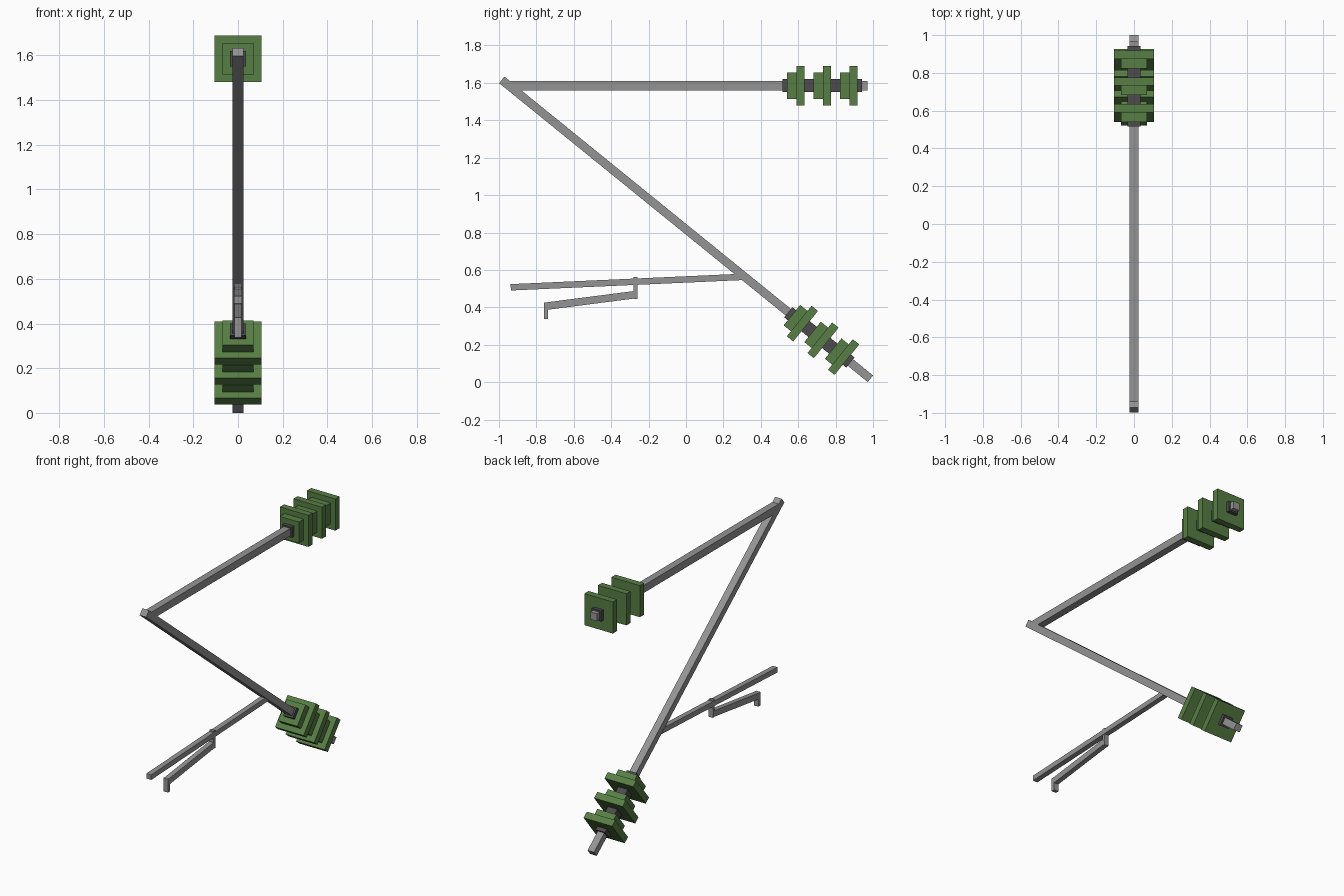
import bpy
import math
from mathutils import Vector, Matrix

if "Cube" in bpy.data.objects:
    bpy.data.objects.remove(bpy.data.objects["Cube"])


def make_material(name, color):
    m = bpy.data.materials.new(name)
    m.diffuse_color = (*color, 1)
    m.use_nodes = True
    m.node_tree.nodes["Principled BSDF"].inputs["Base Color"].default_value = m.diffuse_color
    return m


GREY = make_material("steel grey", (0.30, 0.295, 0.30))
DARK = make_material("dark grey", (0.075, 0.07, 0.075))
GREEN = make_material("olive green", (0.095, 0.21, 0.058))


def bar(name, start, end, width, thick, mat):
    """Square bar between two (y, z) points in the x = 0 plane."""
    a, b = Vector((0, *start)), Vector((0, *end))
    d = b - a
    bpy.ops.mesh.primitive_cube_add(size=1)
    ob = bpy.context.object
    ob.name = name
    ob.data.transform(Matrix.Diagonal((width, d.length, thick, 1)))
    ob.rotation_euler.x = math.atan2(d.z, d.y)
    ob.location = (a + b) / 2
    ob.data.materials.append(mat)
    return ob


def weight_stack(prefix, origin, direction):
    """Collar with three stepped square plates along a direction."""
    o, d = Vector(origin), Vector(direction).normalized()

    def piece(name, s, e, size, mat):
        bar(prefix + name, o + d * s, o + d * e, size, size, mat)

    piece("_collar", 0, 0.427, 0.07, DARK)
    for i in range(3):
        s = 0.025 + i * 0.142
        piece(f"_small_plate_{i + 1}", s, s + 0.052, 0.14, GREEN)
        piece(f"_large_plate_{i + 1}", s + 0.05, s + 0.094, 0.21, GREEN)


# Main folded frame
TOP, FOOT = Vector((-0.985, 1.616)), Vector((0.986, 0.018))
bar("diagonal_beam", TOP, FOOT, 0.048, 0.045, GREY)
bar("upper_arm", (-0.94, 1.585), (0.97, 1.585), 0.048, 0.05, GREY)

# Plate stacks
weight_stack("upper", (0.515, 1.585), (1, 0))
along = FOOT - TOP
weight_stack("lower", TOP + along * ((0.547 - TOP.x) / along.x), along)

# Handle, hanger and trigger lever
bar("handle", (-0.937, 0.507), (0.31, 0.563), 0.035, 0.034, GREY)
bar("hanger", (-0.27, 0.445), (-0.27, 0.563), 0.03, 0.02, GREY)
bar("lever", (-0.757, 0.405), (-0.262, 0.469), 0.033, 0.04, GREY)
bar("lever_tip", (-0.748, 0.338), (-0.748, 0.427), 0.033, 0.023, GREY)
